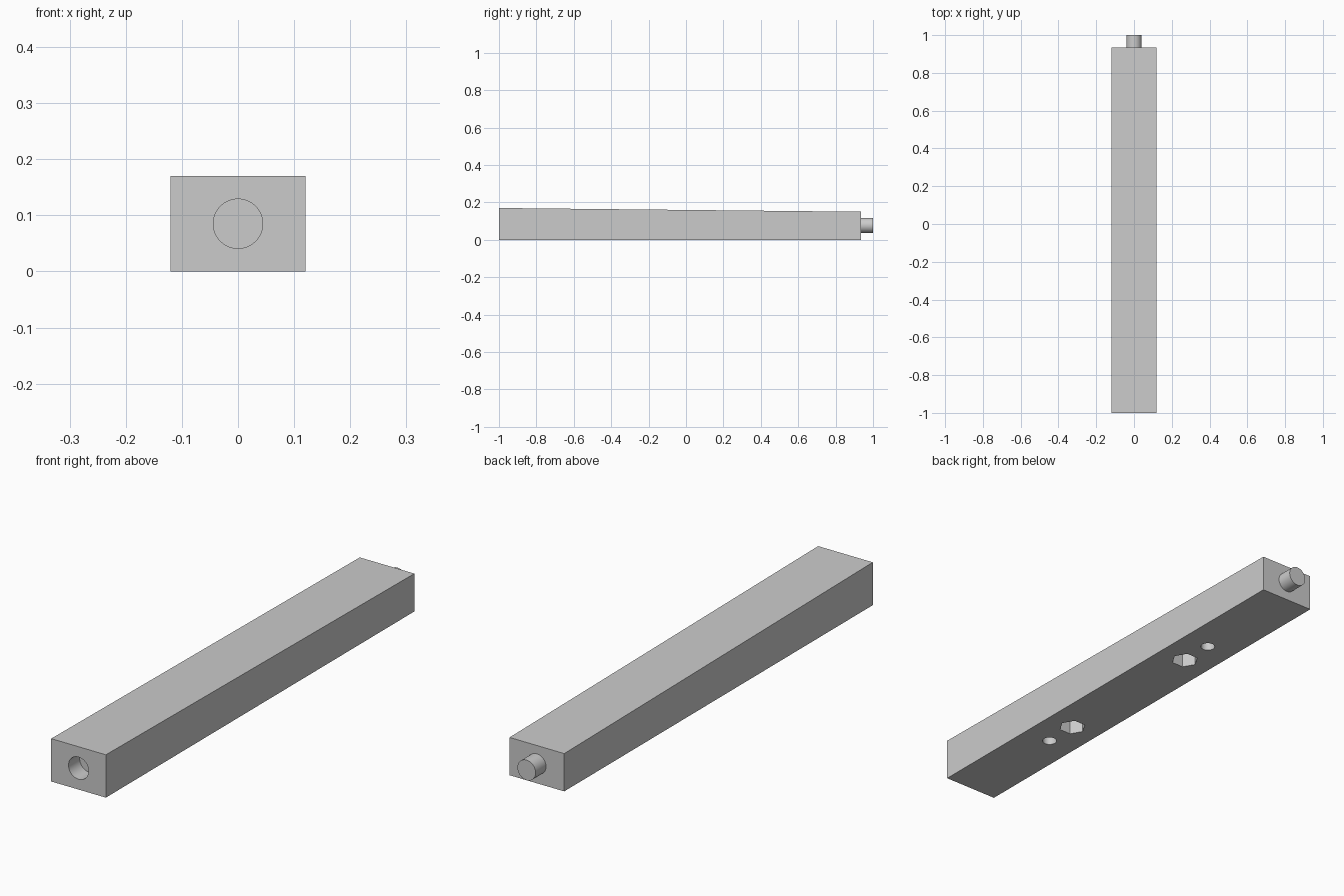
import bpy
import bmesh
from math import pi, radians
from mathutils import Matrix

cube = bpy.data.objects.get("Cube")
if cube:
    bpy.data.objects.remove(cube)

FRONT, BACK, TIP = -1.0, 0.935, 1.0
HALF_WIDTH = 0.12
MIDDLE = (FRONT + BACK) / 2

grey = bpy.data.materials.new("plain_grey")
grey.use_nodes = True
grey.diffuse_color = (0.6, 0.6, 0.6, 1)
grey.node_tree.nodes["Principled BSDF"].inputs["Base Color"].default_value = (0.6, 0.6, 0.6, 1)


def make_object(name, bm):
    bmesh.ops.recalc_face_normals(bm, faces=bm.faces)
    mesh = bpy.data.meshes.new(name)
    bm.to_mesh(mesh)
    bm.free()
    mesh.materials.append(grey)
    obj = bpy.data.objects.new(name, mesh)
    bpy.context.collection.objects.link(obj)
    return obj


def prism(name, sides, radius, length, location, turn):
    """Closed prism or cylinder centred at location; turn orients its axis."""
    bm = bmesh.new()
    bmesh.ops.create_cone(bm, cap_ends=True, segments=sides, radius1=radius,
                          radius2=radius, depth=length,
                          matrix=Matrix.Translation(location) @ turn)
    return make_object(name, bm)


def smooth(obj):
    bpy.ops.object.select_all(action="DESELECT")
    obj.select_set(True)
    bpy.context.view_layer.objects.active = obj
    bpy.ops.object.shade_smooth_by_angle(angle=radians(30))


# Tapered bar: side profile extruded across the width
bm = bmesh.new()
profile = [(FRONT, 0), (BACK, 0), (BACK, 0.15), (FRONT, 0.17)]
side = bm.faces.new([bm.verts.new((-HALF_WIDTH, y, z)) for y, z in profile])
extruded = bmesh.ops.extrude_face_region(bm, geom=[side])
bmesh.ops.translate(bm, vec=(2 * HALF_WIDTH, 0, 0),
                    verts=[v for v in extruded["geom"] if isinstance(v, bmesh.types.BMVert)])
bar = make_object("tapered_bar", bm)

along_y = Matrix.Rotation(pi / 2, 4, "X")
upright = Matrix.Identity(4)
point_along_y = Matrix.Rotation(pi / 2, 4, "Z")

# Front socket, and mirrored pairs of underside pockets
cutters = [prism("socket_cutter", 64, 0.044, 0.14, (0, FRONT, 0.085), along_y)]
for direction, end in ((-1, "front"), (1, "back")):
    cutters.append(prism(end + "_hole_cutter", 48, 0.0275, 0.2,
                         (0, MIDDLE + direction * 0.484, 0), upright))
    hexagon = prism(end + "_hex_cutter", 6, 0.052, 0.16,
                    (0, MIDDLE + direction * 0.344, 0), point_along_y)
    cutters.append(hexagon)

for cutter in cutters:
    cut = bar.modifiers.new(cutter.name, "BOOLEAN")
    cut.operation = "DIFFERENCE"
    cut.solver = "EXACT"
    cut.object = cutter
bpy.ops.object.select_all(action="DESELECT")
bpy.context.view_layer.objects.active = bar
bar.select_set(True)
for cutter in cutters:
    bpy.ops.object.modifier_apply(modifier=cutter.name)
for cutter in cutters:
    bpy.data.objects.remove(cutter)
smooth(bar)

# Round peg at the back
peg = prism("back_peg", 64, 0.04, TIP - BACK + 0.01,
            (0, (TIP + BACK - 0.01) / 2, 0.077), along_y)
smooth(peg)
